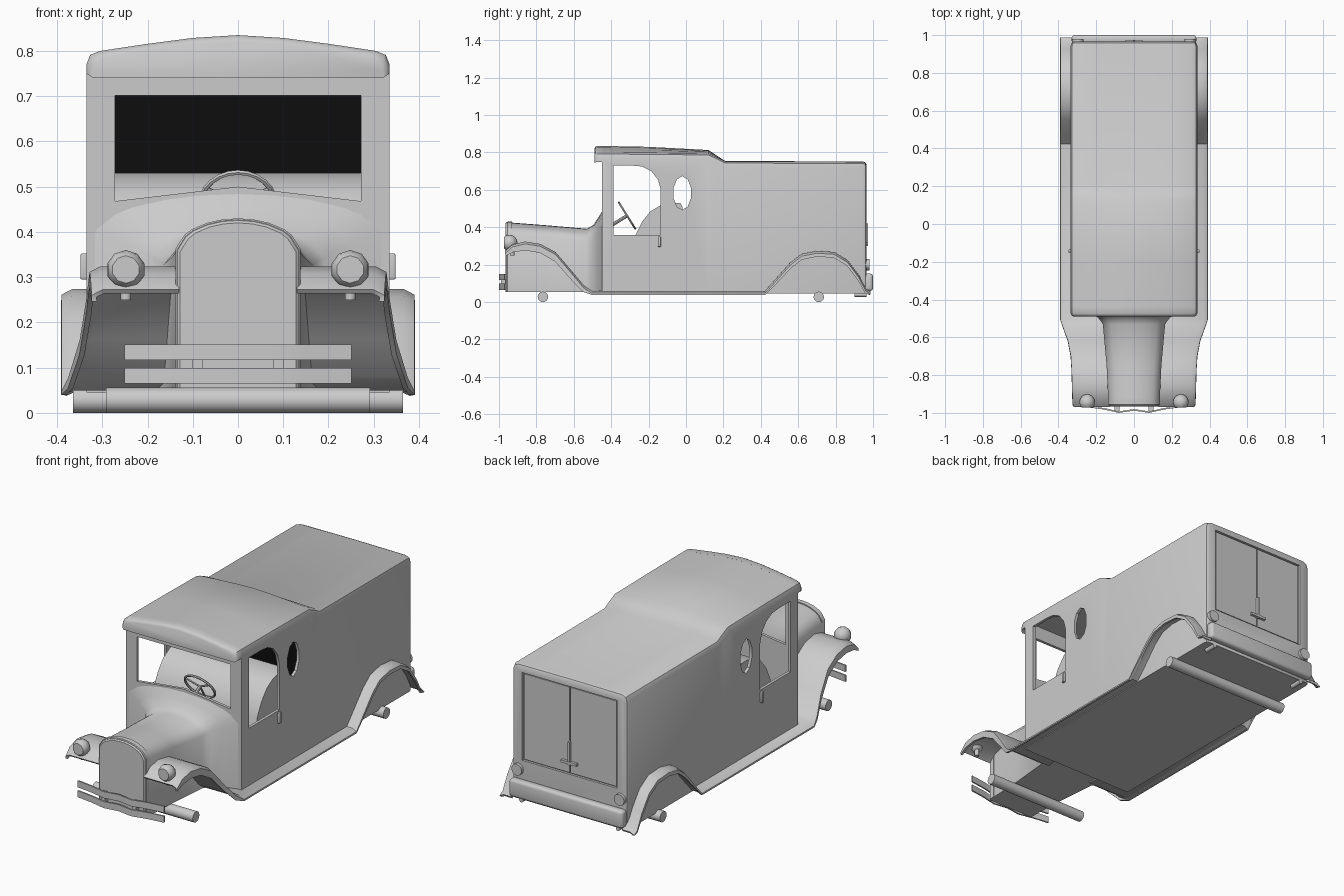
import bpy, bmesh, math
from mathutils import Vector, Matrix

if "Cube" in bpy.data.objects:
    bpy.data.objects.remove(bpy.data.objects["Cube"])


def material(name, c):
    m = bpy.data.materials.new(name)
    m.diffuse_color = (*c, 1)
    m.use_nodes = True
    m.node_tree.nodes["Principled BSDF"].inputs["Base Color"].default_value = m.diffuse_color
    return m


GREY = material("light_grey", (0.6, 0.6, 0.6))
BLACK = material("black", (0.004, 0.004, 0.004))


def activate(ob):
    bpy.ops.object.select_all(action='DESELECT')
    ob.select_set(True)
    bpy.context.view_layer.objects.active = ob


def finish(name, bm, mat=GREY, angle=35, solid=0, bevel=0):
    if not solid:
        bmesh.ops.recalc_face_normals(bm, faces=bm.faces[:])
    me = bpy.data.meshes.new(name)
    bm.to_mesh(me)
    bm.free()
    me.materials.append(mat)
    ob = bpy.data.objects.new(name, me)
    bpy.context.collection.objects.link(ob)
    activate(ob)
    if solid:
        m = ob.modifiers.new("thickness", 'SOLIDIFY')
        m.thickness, m.offset = solid, 0
        bpy.ops.object.modifier_apply(modifier=m.name)
    if bevel:
        m = ob.modifiers.new("round", 'BEVEL')
        m.width, m.segments = bevel, 3
        bpy.ops.object.modifier_apply(modifier=m.name)
    if angle:
        bpy.ops.object.shade_smooth_by_angle(angle=math.radians(angle))
    return ob


def loft(name, rings, closed=True, **kw):
    bm = bmesh.new()
    vs = [[bm.verts.new(p) for p in r] for r in rings]
    n = len(rings[0])
    for a, b in zip(vs, vs[1:]):
        for i in range(n if closed else n - 1):
            j = (i + 1) % n
            bm.faces.new((a[i], a[j], b[j], b[i]))
    if closed:
        bm.faces.new(vs[0])
        bm.faces.new(vs[-1])
    return finish(name, bm, **kw)


def box(name, lo, hi, **kw):
    bm = bmesh.new()
    bmesh.ops.create_cube(bm, size=1)
    for v in bm.verts:
        v.co = [(l + h) / 2 + c * (h - l) for l, h, c in zip(lo, hi, v.co)]
    return finish(name, bm, **kw)


def cyl(name, p, q, r, n=12, **kw):
    p, q = Vector(p), Vector(q)
    bm = bmesh.new()
    rot = (q - p).to_track_quat('Z', 'Y').to_matrix().to_4x4()
    bmesh.ops.create_cone(bm, cap_ends=True, segments=n, radius1=r, radius2=r,
                          depth=(q - p).length,
                          matrix=Matrix.Translation((p + q) / 2) @ rot)
    return finish(name, bm, **kw)


def mirrored(half, y):
    # half runs from lower side (+x) to the centre line
    return [(x, y, z) for x, z in half] + [(-x, y, z) for x, z in half[-2::-1]]


def prism_x(name, pts, x0, x1, **kw):
    return loft(name, [[(x, y, z) for y, z in pts] for x in (x0, x1)], **kw)


def cut(ob, cutters):
    for c in cutters:
        c.hide_render = True
        activate(ob)
        m = ob.modifiers.new("cut", 'BOOLEAN')
        m.operation, m.object, m.solver = 'DIFFERENCE', c, 'EXACT'
        bpy.ops.object.modifier_apply(modifier=m.name)
        bpy.data.objects.remove(c)


# Body shell: cab with crowned roof stepping down to the cargo box
def section(y, zs, crown, inset=0, low=0.045):
    half = [(.335, low), (.335, zs - .03), (.327, zs - .009), (.305, zs),
            (.2, zs + .45 * crown), (.1, zs + .82 * crown), (0, zs + crown)]
    return mirrored([(max(x - inset, 0) if x > .3 else x, z - inset * (z > .3))
                     for x, z in half], y)


body = loft("body", [section(-.45, .80, .035), section(-.2, .799, .031),
                     section(.12, .795, .018), section(.165, .775, .008),
                     section(.21, .752, .002), section(.945, .750, .002),
                     section(.959, .750, .002, .005), section(.965, .750, .002, .016)],
            angle=0)
oval = [(-.02 + .049 * math.cos(a), .583 + .09 * math.sin(a))
        for a in [math.tau * i / 10 + math.tau / 20 for i in range(10)]]
door_win = [(-.388, .36), (-.135, .36), (-.135, .60), (-.15, .655), (-.185, .70),
            (-.235, .725), (-.29, .73), (-.388, .73)]
shield = [(-.272, .468), (0, .50), (.272, .468), (.272, .702), (-.272, .702)]
cut(body, [box("cavity", (-.32, -.435, .10), (.32, .06, .775), angle=0),
           prism_x("door_window_cut", door_win, -.5, .5, angle=0),
           prism_x("oval_cut", oval, -.5, .5, angle=0),
           loft("windshield_cut", [[(x, y, z) for x, z in shield] for y in (-.6, -.40)], angle=0),
           box("rear_door_recess", (-.275, .953, .25), (.275, 1.1, .71), angle=0)])
activate(body)
bpy.ops.object.shade_smooth_by_angle(angle=math.radians(35))
box("partition", (-.32, .050, .10), (.32, .058, .775), mat=BLACK)

# Roof visor over the windshield
loft("roof_visor", [section(y, .80, .035, i, .75 + i / 3) for y, i in
                    ((-.49, .014), (-.484, .005), (-.474, 0), (-.44, 0))])


# Hood flaring out to the cowl
def hood(y, w, zt, shoulder):
    f = [(1, 1), (.86, .55), (.74, .36), (.5, .15), (.26, .04), (0, 0)]
    return mirrored([(w, .055)] + [(w * a, zt - shoulder * b) for a, b in f], y)


loft("hood", [hood(-.96, .135, .427, .067), hood(-.75, .145, .411, .066),
              hood(-.53, .165, .392, .065), hood(-.495, .19, .412, .068),
              hood(-.47, .25, .45, .075), hood(-.445, .333, .492, .085)], angle=50)
loft("radiator_shell", [hood(-.966, .128, .42, .064), hood(-.955, .138, .43, .067),
                        hood(-.93, .138, .43, .067)])

# Fenders and running boards: one swept strip per side (y, z, inner x, outer x, lip)
path = [(-.965, .268, .13, .318, .022), (-.925, .302, .13, .321, .035),
        (-.86, .318, .13, .323, .042), (-.78, .305, .13, .325, .042),
        (-.70, .262, .13, .33, .045), (-.62, .168, .13, .345, .04),
        (-.55, .085, .13, .37, .03), (-.505, .055, .13, .385, .016),
        (.425, .055, .3, .385, .016), (.48, .115, .32, .385, .02),
        (.56, .205, .32, .385, .025), (.62, .252, .32, .385, .025),
        (.70, .268, .32, .385, .025), (.79, .262, .32, .385, .025),
        (.86, .22, .32, .385, .025), (.92, .14, .32, .385, .025),
        (.96, .065, .32, .385, .02), (.985, .05, .32, .385, .01)]
for s, side in ((1, "right"), (-1, "left")):
    loft(side + "_fender_and_board",
         [[(s * xi, y, z), (s * (xo - .02), y, z), (s * xo, y, z - .01),
           (s * xo, y, z - lip)] for y, z, xi, xo, lip in path],
         closed=False, solid=.012)

    # Headlamp: rounded shell with a flat glass
    bm = bmesh.new()
    bmesh.ops.create_uvsphere(bm, u_segments=10, v_segments=8, radius=.043)
    for v in bm.verts:
        x, y, z = v.co
        v.co = (s * .248 + x, -.944 + max(-z, -.028), .317 + y)
    finish(side + "_headlamp", bm, angle=45)
    cyl(side + "_lamp_post", (s * .248, -.93, .25), (s * .248, -.93, .29), .012)

    # Cab door handle
    box(side + "_door_handle", (s * .34 - .008, -.15, .295), (s * .34 + .008, -.135, .352), bevel=.003)
    # Rear doors, lamps and tail supports
    x0, x1 = sorted((s * .003, s * .268))
    box(side + "_rear_door", (x0, .945, .256), (x1, .960, .704))
    cyl(side + "_tail_lamp", (s * .297, .955, .2), (s * .297, .98, .2), .03, 12)
    cyl(side + "_bumper_mount", (s * .28, .90, .04), (s * .28, .965, .04), .012)
    box(side + "_front_bracket", (s * .09 - .012, -.99, .075), (s * .09 + .012, -.93, .14))

# Rear door latch
box("latch_lever", (-.006, .958, .30), (.006, .972, .42))
box("latch_bar", (-.045, .960, .305), (.045, .974, .318))

# Bumpers
box("rear_bumper", (-.33, .955, .06), (.33, 1.0, .152), bevel=.015)
wave = [(-.25, -.966), (-.16, -.978), (-.08, -.996), (0, -.984), (.08, -.996), (.16, -.978), (.25, -.966)]
for name, z in (("lower_front_bumper", .065), ("upper_front_bumper", .117)):
    loft(name, [[(x, y, z), (x, y, z + .034)] for x, y in wave], closed=False, solid=.008)

# Axles
cyl("front_axle", (-.292, -.765, .028), (.292, -.765, .028), .028, 16)
cyl("rear_axle", (-.365, .71, .028), (.365, .71, .028), .028, 16)

# Bench seat
prism_x("bench_seat", [(-.30, .11), (-.27, .36), (-.235, .43), (-.19, .485), (-.14, .515),
                       (-.08, .53), (-.03, .53), (-.02, .51), (-.02, .11)], -.3, .3)

# Steering wheel: ring, spokes, column
hub = Vector((0, -.315, .462))
tilt = Matrix.Translation(hub) @ Matrix.Rotation(math.radians(-58), 4, 'X')
R = 24
loft("steering_ring", [[tilt @ Vector(((.082 + .006 * math.cos(b)) * math.cos(a),
                                       (.082 + .006 * math.cos(b)) * math.sin(a), .006 * math.sin(b)))
                        for b in [math.tau * k / 6 for k in range(6)]]
                       for a in [math.tau * i / R for i in range(R + 1)]])
for i in range(3):
    a = math.tau * i / 3 + math.pi / 2
    cyl("steering_spoke_%d" % i, hub, tilt @ Vector((.082 * math.cos(a), .082 * math.sin(a), 0)), .005, 6)
cyl("steering_column", hub, (0, -.44, .385), .009, 8)
